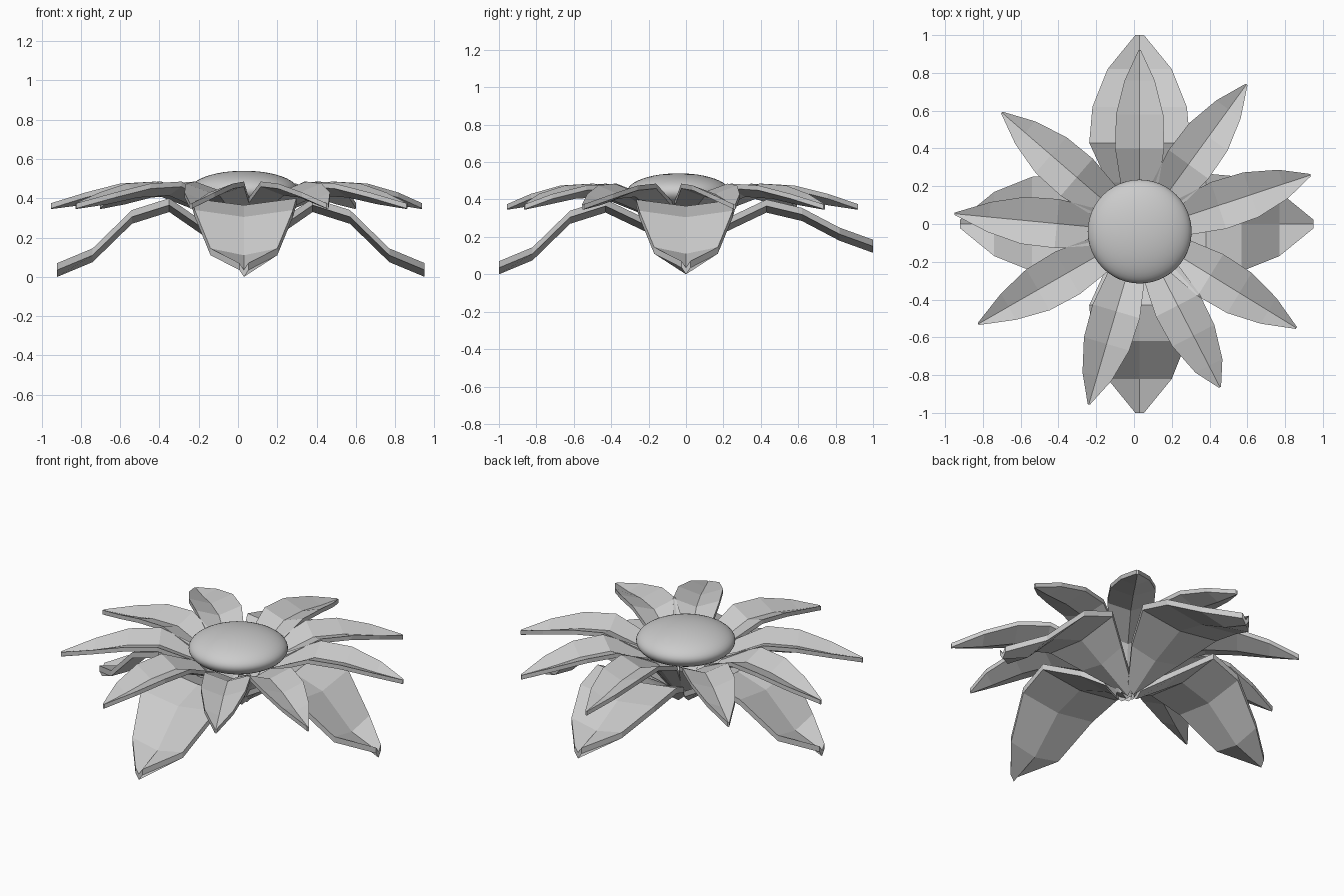
import bpy, bmesh, math
from mathutils import Matrix

if "Cube" in bpy.data.objects:
    bpy.data.objects.remove(bpy.data.objects["Cube"])


def blade(name, stations, thick, angle, centre):
    """Creased blade along +x; stations are (radius, half width, edge z, crease drop)."""
    bm = bmesh.new()
    rows = []
    for r, w, z, drop in stations:
        top = [(r, -w, z), (r, 0, z - drop), (r, w, z)]
        loop = top + [(x, y, h - thick) for x, y, h in reversed(top)]
        rows.append([bm.verts.new(p) for p in loop])
    for a, b in zip(rows, rows[1:]):
        for i in range(6):
            j = (i + 1) % 6
            bm.faces.new((a[i], b[i], b[j], a[j]))
    for row in (rows[0], rows[-1]):
        bm.faces.new((row[0], row[1], row[4], row[5]))
        bm.faces.new((row[1], row[2], row[3], row[4]))
    bmesh.ops.recalc_face_normals(bm, faces=bm.faces)
    bm.transform(Matrix.Translation((*centre, 0)) @ Matrix.Rotation(math.radians(angle), 4, 'Z'))
    mesh = bpy.data.meshes.new(name)
    bm.to_mesh(mesh)
    bm.free()
    obj = bpy.data.objects.new(name, mesh)
    bpy.context.collection.objects.link(obj)
    return obj


# Upper ring of narrow petals: (direction in degrees, length)
petals = [(90, .96), (54, .963), (18.3, .953), (-31.6, .974), (-62.7, .928),
          (-106.4, .954), (-150.2, .985), (174.5, .985), (139.2, .964)]
for i, (angle, length) in enumerate(petals):
    blade(f"petal_{i + 1}", [
        (.05, .03, .16, .02),
        (.22, .095, .39, .035),
        (.44, .13, .485, .045),
        (.62, .125, .475, .045),
        (.80, .08, .43, .035),
        (length, .006, .375, .004)], .026, angle, (.03, -.04))

# Lower broad drooping leaves: (direction, centre, radius shift, outer edge heights)
leaves = [(0, (.015, 0), -.065, (.40, .34, .145, .07)),
          (90, (.03, 0), 0, (.40, .355, .25, .185)),
          (180, (.015, 0), -.065, (.40, .34, .145, .07)),
          (270, (.03, 0), 0, (.40, .34, .145, .07))]
radii = (.43, .62, .82, 1.0)
widths = (.267, .25, .17, .023)
for i, (angle, centre, shift, heights) in enumerate(leaves):
    inner = [(.03, .04, .17, .035), (.22, .17, .30, .035)]
    outer = [(r + shift, w, z, .035) for r, w, z in zip(radii, widths, heights)]
    blade(f"leaf_{i + 1}", inner + outer, .035, angle, centre)

# Flattened round flower centre
bpy.ops.mesh.primitive_uv_sphere_add(segments=48, ring_count=24, radius=1, location=(.03, -.04, .44))
disc = bpy.context.object
disc.name = "flower_centre"
disc.scale = (.275, .275, .1)
bpy.ops.object.transform_apply(location=False, rotation=False, scale=True)
bpy.ops.object.shade_smooth()
